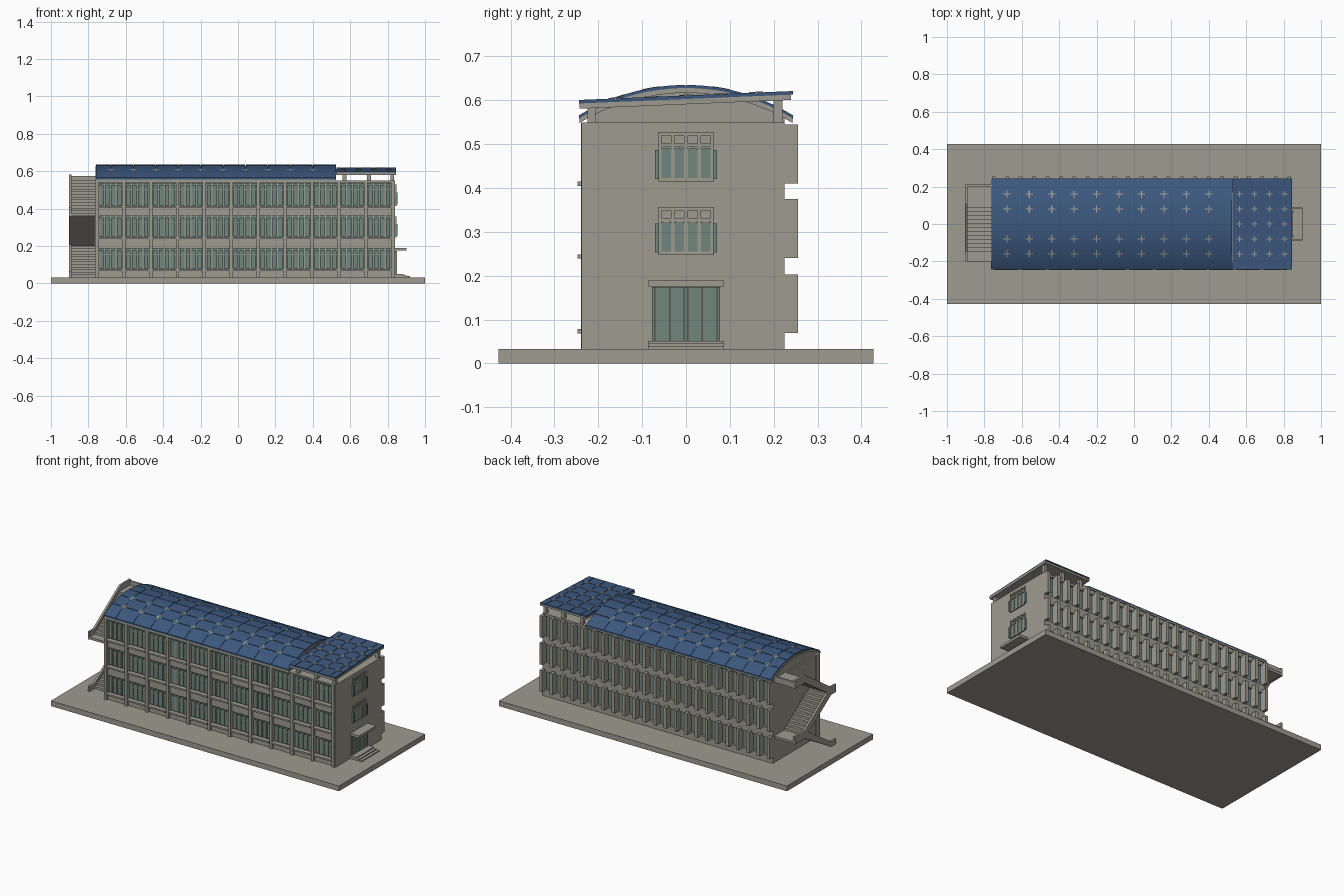
import bpy, bmesh, math

if "Cube" in bpy.data.objects:
    bpy.data.objects.remove(bpy.data.objects["Cube"])


def material(name, rgb):
    m = bpy.data.materials.new(name)
    m.diffuse_color = (*[(c / 255) ** 2.2 for c in rgb], 1)
    m.use_nodes = True
    m.node_tree.nodes["Principled BSDF"].inputs["Base Color"].default_value = m.diffuse_color
    return m


STONE = material("stone", (156, 154, 143))
GLASS = material("grey green glass", (112, 133, 126))
SOLAR = material("solar blue", (62, 88, 124))


class Part:
    """Collects boxes and prisms into one named object."""

    def __init__(self, name, mat):
        self.name, self.mat, self.bm = name, mat, bmesh.new()

    def prism(self, profile, a, b, axis="X"):
        place = {"X": lambda t, u, v: (t, u, v), "Y": lambda t, u, v: (u, t, v)}[axis]
        ends = [[self.bm.verts.new(place(t, u, v)) for u, v in profile] for t in (a, b)]
        n = len(profile)
        self.bm.faces.new(ends[0])
        self.bm.faces.new(ends[1][::-1])
        for i in range(n):
            j = (i + 1) % n
            self.bm.faces.new((ends[0][i], ends[0][j], ends[1][j], ends[1][i]))

    def box(self, x0, x1, y0, y1, z0, z1):
        self.prism([(y0, z0), (y1, z0), (y1, z1), (y0, z1)], x0, x1)

    def done(self):
        bmesh.ops.recalc_face_normals(self.bm, faces=self.bm.faces)
        me = bpy.data.meshes.new(self.name)
        self.bm.to_mesh(me)
        me.materials.append(self.mat)
        bpy.context.collection.objects.link(bpy.data.objects.new(self.name, me))


def arched(u0, u1, z0, z1):
    r = (u1 - u0) / 2
    arc = [(u0 + r - r * math.cos(a), z1 - r * 0.6 + r * 0.6 * math.sin(a))
           for a in [math.pi * k / 6 for k in range(7)]]
    return [(u0, z0)] + arc + [(u1, z0)]


X0, X1, VX = -0.76, 0.84, 0.525          # building ends, vault end
FLOORS = [(0.075, 0.187), (0.246, 0.36), (0.412, 0.535)]

# Ground plate and building core
p = Part("ground_plate", STONE)
p.box(-1, 1, -0.427, 0.427, 0, 0.033)
p.done()
p = Part("building_core", STONE)
p.box(X0 + 0.01, X1 - 0.01, -0.205, 0.2, 0.033, 0.55)
p.box(X0, X0 + 0.02, -0.225, 0.225, 0.033, 0.55)
p.box(X1 - 0.02, X1, -0.238, 0.225, 0.033, 0.55)
p.box(X0, X1, -0.238, 0.225, 0.54, 0.55)
p.done()

# Wall bands between the window rows, front and back
p = Part("wall_bands", STONE)
edges = [0.033] + [z for f in FLOORS for z in f] + [0.55]
for z0, z1 in zip(edges[::2], edges[1::2]):
    p.box(X0, X1, -0.225, -0.2, z0, z1)
    p.box(X0, X1, 0.195, 0.225, z0, z1)
p.done()

# Front columns, sills, window frames and arched panes
BAYS, FX, PITCH = 11, -0.755, 0.1438
col, sill = Part("front_columns", STONE), Part("front_sills", STONE)
frame, pane = Part("front_window_frames", STONE), Part("front_window_panes", GLASS)
for i in range(BAYS + 1):
    x = FX + i * PITCH
    col.box(x - 0.009, x + 0.009, -0.24, -0.2, 0.033, 0.55)
for i in range(BAYS):
    a, b = FX + i * PITCH + 0.009, FX + (i + 1) * PITCH - 0.009
    for z0, z1 in FLOORS:
        sill.box(a, b, -0.247, -0.22, z0 - 0.007, z0 + 0.003)
        pane.box(a, b, -0.212, -0.204, z0, z1)
        frame.box(a, b, -0.22, -0.205, z1 - 0.034, z1 - 0.03)
        w = (b - a) / 4
        for k in range(4):
            u = a + k * w
            pane.prism(arched(u + 0.004, u + w - 0.004, z0 + 0.006, z1 - 0.008),
                       -0.222, -0.21, "Y")
            if k:
                frame.box(u - 0.002, u + 0.002, -0.22, -0.205, z0, z1)
for q in (col, sill, frame, pane):
    q.done()

# Back fins with glazing between them
fin, glass = Part("back_fins", STONE), Part("back_windows", GLASS)
N = 22
step = (X1 - X0 - 0.02) / N
for (z0, z1), (g0, g1) in zip([(0.07, 0.203), (0.24, 0.375), (0.41, 0.545)], FLOORS):
    for i in range(N + 1):
        x = X0 + 0.01 + i * step
        fin.box(x - 0.01, x + 0.01, 0.2, 0.255, z0, z1)
        if i < N:
            glass.box(x + 0.01, x + step - 0.01, 0.2, 0.211, g0, g1)
            fin.box(x + step / 2 - 0.003, x + step / 2 + 0.003, 0.2, 0.216, g0, g1)
fin.done()
glass.done()

# End wall windows and entrance
frame, pane = Part("end_window_frames", STONE), Part("end_window_panes", GLASS)
for z0, z1 in ((0.247, 0.357), (0.415, 0.528)):
    for k in range(5):
        y = -0.06 + k * 0.03
        frame.box(X1, X1 + 0.008, y - 0.004, y + 0.004, z0, z1)
        if k < 4:
            pane.prism(arched(y + 0.003, y + 0.027, z0 + 0.004, z0 + 0.077), X1, X1 + 0.005)
    for z in (z0, z1 - 0.034, z1 - 0.008):
        frame.box(X1, X1 + 0.007, -0.063, 0.063, z, z + 0.008)
    for s in (-1, 1):
        lo, hi = sorted((s * 0.062, s * 0.071))
        pane.box(X1, X1 + 0.012, lo, hi, z0 + 0.006, z0 + 0.072)
frame.done()
pane.done()
door, trim = Part("entrance_doors", GLASS), Part("entrance_trim", STONE)
door.box(X1, X1 + 0.006, -0.078, 0.078, 0.05, 0.174)
for y in (-0.07, -0.036, -0.005, 0.005, 0.036, 0.07):
    trim.box(X1, X1 + 0.01, y - 0.002, y + 0.002, 0.05, 0.174)
trim.box(X1, 0.9, -0.085, 0.085, 0.175, 0.19)
for k in range(3):
    trim.box(X1, 0.92 - k * 0.018, -0.087, 0.087, 0.033, 0.039 + k * 0.006)
door.done()
trim.done()

# Barrel vault with its end gables
R, TOP = 0.464, 0.635


def arc(y0, y1, drop, n):
    ys = [y0 + (y1 - y0) * k / n for k in range(n + 1)]
    return [(y, TOP - drop - R + math.sqrt(R * R - y * y)) for y in ys]


p = Part("vault_shell", STONE)
p.prism(arc(-0.243, 0.243, 0.007, 24) + arc(0.243, -0.243, 0.018, 24), X0 - 0.003, VX)
p.done()
p = Part("vault_gables", STONE)
p.prism([(0.225, 0.545), (-0.225, 0.545)] + arc(-0.225, 0.225, 0.015, 24), X0 + 0.01, VX - 0.01)
p.done()

# Solar panels on the vault, with small cross clamps at the joints
panel, clamp = Part("vault_solar_panels", SOLAR), Part("solar_clamps", STONE)
xs = [X0] + [-0.68 + 0.12 * k for k in range(10)] + [VX]
ys = [-0.245, -0.16, -0.08, 0, 0.08, 0.16, 0.245]
G = 0.0015
for a, b in zip(xs, xs[1:]):
    for c, d in zip(ys, ys[1:]):
        panel.prism(arc(c + G, d - G, 0, 4) + arc(d - G, c + G, 0.009, 4), a + G, b - G)
panel.prism(arc(-0.243, 0.243, 0.003, 24) + arc(0.243, -0.243, 0.008, 24), X0 + 0.002, VX - 0.002)
for x in xs[1:-1]:
    for y in ys[1:-1]:
        for hx, hy in ((0.02, 0.003), (0.003, 0.02)):
            if y:
                clamp.prism(arc(y - hy, y + hy, -0.001, 2) + arc(y + hy, y - hy, 0.004, 2),
                            x - hx, x + hx)
panel.done()

# Sloped canopy over the right end, posts and panels


def slope(y, dz):
    return (y, 0.591 + 0.0415 * y + dz)


def strip(y0, y1, lo, hi):
    return [slope(y0, lo), slope(y1, lo), slope(y1, hi), slope(y0, hi)]


p = Part("canopy_slab", STONE)
p.prism(strip(-0.243, 0.24, 0, 0.012), VX, 0.845)
for x in (0.57, 0.70, 0.825):
    p.box(x - 0.01, x + 0.01, -0.225, -0.205, 0.55, 0.585)
    p.box(x - 0.01, x + 0.01, 0.2, 0.22, 0.55, 0.602)
p.done()
p = Part("canopy_solar_panels", SOLAR)
p.prism(strip(-0.243, 0.24, 0.011, 0.016), VX + 0.002, 0.843)
xs = [VX, 0.564, 0.644, 0.725, 0.805, 0.845]
for a, b in zip(xs, xs[1:]):
    for c, d in zip(ys, ys[1:]):
        p.prism(strip(c + G, d - G, 0.012, 0.02), a + G, b - G)
p.done()
for x in xs[1:-1]:
    for y in ys[1:-1]:
        for hx, hy in ((0.016, 0.003), (0.003, 0.016)):
            clamp.prism(strip(y - hy, y + hy, 0.014, 0.022), x - hx, x + hx)
clamp.done()

# Outside zigzag stair: three stacked flights with side stringers and landings
steps, side = Part("stair_flights", STONE), Part("stair_stringers", STONE)
SX, YF, YB = -0.89, -0.15, 0.11
for k, (z0, z1) in enumerate([(0.033, 0.2), (0.2, 0.375), (0.375, 0.55)]):
    s = 1 if k % 2 == 0 else -1
    start, end = (YF, YB) if s > 0 else (YB, YF)
    n = 12
    dy, dz = (end - start) / n, (z1 - z0) / n
    prof = [(start, z0 - (0.012 if k else 0))]
    for i in range(n):
        prof += [(start + i * dy, z0 + (i + 1) * dz), (start + (i + 1) * dy, z0 + (i + 1) * dz)]
    prof += [(end, z1 - 0.018)]
    steps.prism(prof, SX, X0)
    y_end = 0.21 if s > 0 else -0.2
    steps.box(SX, X0, *sorted((end, y_end)), z1 - 0.014, z1)
    y_beg = -0.2 if s > 0 else 0.21
    path = [(y_beg, z0), (start, z0), (end, z1), (y_end, z1)]
    side.prism([(y, z + 0.033) for y, z in path] + [(y, max(z - 0.016, 0.033)) for y, z in path[::-1]],
               SX - 0.013, SX)
steps.box(SX, X0, 0.2, 0.212, 0.55, 0.575)
side.done()
steps.done()
